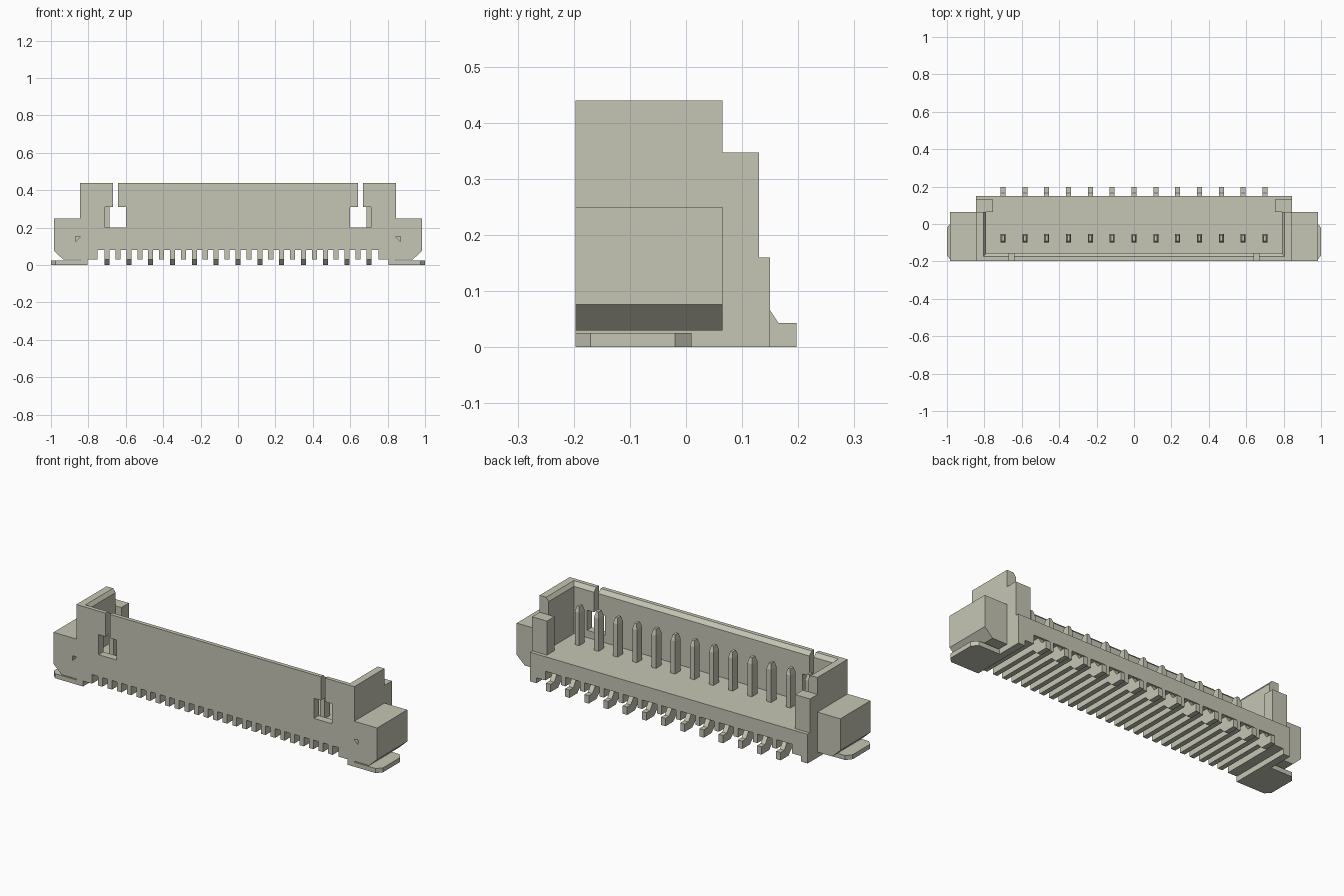
import bpy, bmesh
from mathutils import Vector

if "Cube" in bpy.data.objects:
    bpy.data.objects.remove(bpy.data.objects["Cube"], do_unlink=True)

COLOUR = (0.56, 0.56, 0.46, 1)
mat = bpy.data.materials.new("warm light grey")
mat.use_nodes = True
mat.diffuse_color = COLOUR
mat.node_tree.nodes["Principled BSDF"].inputs["Base Color"].default_value = COLOUR

FRONT, SIDE_BACK, BACK = -0.197, 0.065, 0.15
WALL, FLOOR, UNDER, TOP = 0.845, 0.16, 0.08, 0.44


def prism(name, points, axis, a, b):
    """Extrude a profile from a to b along an axis; points hold the other two axes in order."""
    def place(p, t):
        v = list(p)
        v.insert("xyz".index(axis), t)
        return Vector(v)
    bm = bmesh.new()
    face = bm.faces.new([bm.verts.new(place(p, a)) for p in points])
    res = bmesh.ops.extrude_face_region(bm, geom=[face])
    verts = [e for e in res["geom"] if isinstance(e, bmesh.types.BMVert)]
    bmesh.ops.translate(bm, verts=verts, vec=place((0, 0), b - a))
    bmesh.ops.recalc_face_normals(bm, faces=bm.faces)
    mesh = bpy.data.meshes.new(name)
    bm.to_mesh(mesh)
    bm.free()
    mesh.materials.append(mat)
    obj = bpy.data.objects.new(name, mesh)
    bpy.context.collection.objects.link(obj)
    return obj


def box(name, x, y, z):
    corners = [(x[0], y[0]), (x[1], y[0]), (x[1], y[1]), (x[0], y[1])]
    return prism(name, corners, "z", *z)


def cut(obj, cutter):
    cutter.hide_render = True
    mod = obj.modifiers.new("cut", "BOOLEAN")
    mod.operation, mod.solver, mod.object = "DIFFERENCE", "EXACT", cutter
    bpy.context.view_layer.objects.active = obj
    bpy.ops.object.modifier_apply(modifier=mod.name)
    bpy.data.objects.remove(cutter, do_unlink=True)


# Floor block and front wall with a bevelled inner lip
box("floor_block", (-WALL, WALL), (FRONT, BACK), (UNDER, FLOOR))
front_wall = prism("front_wall", [(FRONT, FLOOR), (-0.155, FLOOR), (-0.155, TOP - 0.02),
                                  (-0.175, TOP), (FRONT, TOP)], "x", -WALL, WALL)

for s, side in ((1, "left"), (-1, "right")):
    def mirror(points):
        return [(s * p, q) for p, q in points]

    def span(a, b):
        return sorted((s * a, s * b))

    # Keyhole slot in the front wall
    slot = [(0.60, 0.20), (0.71, 0.20), (0.71, 0.31), (0.668, 0.31),
            (0.668, 0.5), (0.642, 0.5), (0.642, 0.31), (0.60, 0.31)]
    cut(front_wall, prism("slot_cutter", mirror(slot), "y", -0.3, -0.1))

    # End wall and the post behind it
    prism(side + "_end_wall", mirror([(WALL, FLOOR), (WALL, TOP), (0.805, TOP),
                                      (0.79, TOP - 0.02), (0.79, FLOOR)]),
          "y", FRONT, SIDE_BACK)
    box(side + "_back_post", span(0.755, WALL), (SIDE_BACK, 0.13), (FLOOR, 0.347))

    # Side ear with chamfered underside and a small triangular recess
    ear = prism(side + "_ear", mirror([(0.80, 0.03), (0.935, 0.03), (0.984, 0.076),
                                       (0.984, 0.25), (0.80, 0.25)]),
                "y", FRONT, SIDE_BACK)
    cut(ear, prism("mark_cutter", mirror([(0.842, 0.152), (0.868, 0.152), (0.868, 0.126)]),
                   "y", FRONT - 0.02, FRONT + 0.02))

    # Solder tab, standing leg and the solid end of the underside
    prism(side + "_solder_tab", mirror([(0.82, FRONT), (0.975, FRONT), (1.0, -0.17),
                                        (1.0, -0.02), (0.975, 0.01), (0.82, 0.01)]),
          "z", 0, 0.025)
    box(side + "_leg", span(0.805, WALL), (FRONT, BACK), (0, UNDER))
    box(side + "_underside_end", span(0.75, 0.805), (FRONT, BACK), (0.03, UNDER))

# Contacts: upright tapered blade, rail under the floor and bent foot behind
COUNT, PITCH, HALF = 13, 0.1167, 0.0135
foot_profile = [(FRONT, 0.03), (0.10, 0.03), (0.13, 0), (0.197, 0), (0.197, 0.043),
                (0.165, 0.043), (0.14, UNDER), (FRONT, UNDER)]
for i in range(COUNT):
    x = (i - (COUNT - 1) / 2) * PITCH
    prism("contact_foot", foot_profile, "x", x - HALF, x + HALF)
    blade = box("contact_blade", (x - HALF, x + HALF), (-0.10, -0.053), (UNDER, 0.34))
    bm = bmesh.new()
    bm.from_mesh(blade.data)
    cap = max(bm.faces, key=lambda f: f.calc_center_median().z)
    res = bmesh.ops.extrude_face_region(bm, geom=[cap])
    tip = [e for e in res["geom"] if isinstance(e, bmesh.types.BMVert)]
    bmesh.ops.delete(bm, geom=[cap], context="FACES_ONLY")
    for v in tip:
        v.co.x = x + (v.co.x - x) * 0.5
        v.co.y = -0.0765 + (v.co.y + 0.0765) * 0.6
        v.co.z = 0.37
    bmesh.ops.recalc_face_normals(bm, faces=bm.faces)
    bm.to_mesh(blade.data)
    bm.free()

    # Rib between neighbouring contacts
    if i < COUNT - 1:
        mid = x + PITCH / 2
        box("underside_rib", (mid - HALF, mid + HALF), (FRONT, BACK), (0.03, UNDER))
